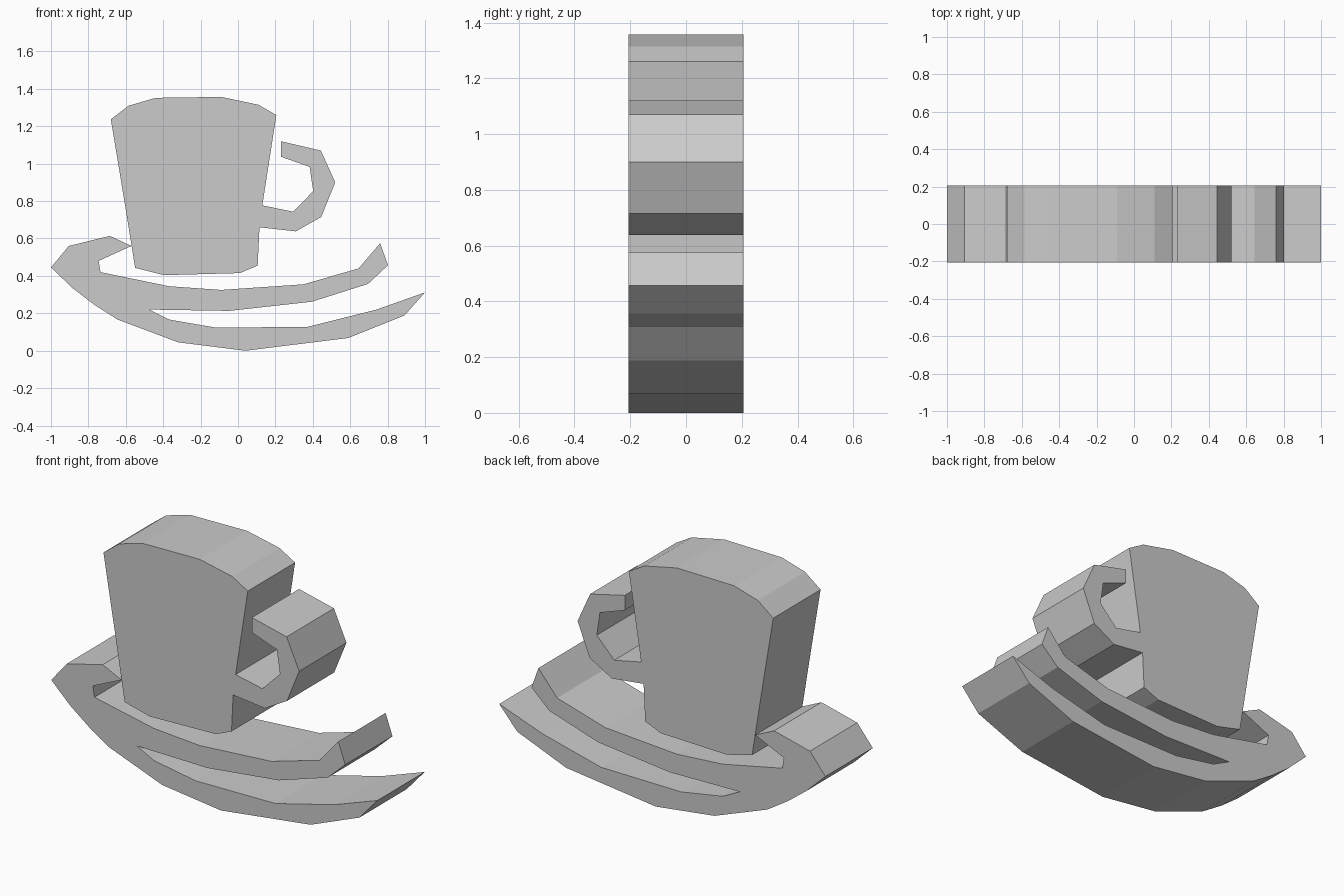
import bpy
import bmesh

HALF_DEPTH = 0.207


def extruded_part(name, outline):
    """Extrude a front-view (x, z) outline straight through the model's depth."""
    bm = bmesh.new()
    face = bm.faces.new([bm.verts.new((x, -HALF_DEPTH, z)) for x, z in outline])
    result = bmesh.ops.extrude_face_region(bm, geom=[face], use_keep_orig=True)
    back = [v for v in result["geom"] if isinstance(v, bmesh.types.BMVert)]
    bmesh.ops.translate(bm, verts=back, vec=(0, 2 * HALF_DEPTH, 0))
    bmesh.ops.recalc_face_normals(bm, faces=bm.faces)
    mesh = bpy.data.meshes.new(name)
    bm.to_mesh(mesh)
    bm.free()
    obj = bpy.data.objects.new(name, mesh)
    bpy.context.collection.objects.link(obj)
    return obj


# Cup: domed rim, open hooked handle, then base and left side
rim = [(-0.68, 1.237), (-0.585, 1.31), (-0.44, 1.352), (-0.09, 1.357),
       (0.11, 1.315), (0.205, 1.26)]
handle = [(0.13, 0.777), (0.295, 0.743), (0.402, 0.853), (0.383, 0.983),
          (0.23, 1.037), (0.23, 1.12), (0.443, 1.07), (0.52, 0.90),
          (0.445, 0.715), (0.31, 0.638), (0.115, 0.66)]
base = [(0.105, 0.455), (0.01, 0.415), (-0.395, 0.404), (-0.55, 0.443),
        (-0.605, 0.785)]
extruded_part("cup", rim + handle + base)

# Saucer: curled left end, upper dish, slot, lower dish
curl = [(-1.0, 0.445), (-0.905, 0.56), (-0.685, 0.614), (-0.57, 0.56),
        (-0.745, 0.48), (-0.735, 0.42)]
upper_dish = [(-0.37, 0.345), (-0.09, 0.325), (0.35, 0.355), (0.645, 0.44),
              (0.76, 0.575), (0.802, 0.457), (0.695, 0.357), (0.395, 0.262)]
slot = [(-0.045, 0.213), (-0.475, 0.22), (-0.37, 0.167), (-0.115, 0.123)]
lower_dish = [(0.375, 0.128), (0.735, 0.218), (1.0, 0.312), (0.89, 0.188),
              (0.59, 0.068), (0.04, 0.0), (-0.32, 0.045), (-0.645, 0.167),
              (-0.77, 0.247), (-0.885, 0.335)]
extruded_part("saucer", curl + upper_dish + slot + lower_dish)
